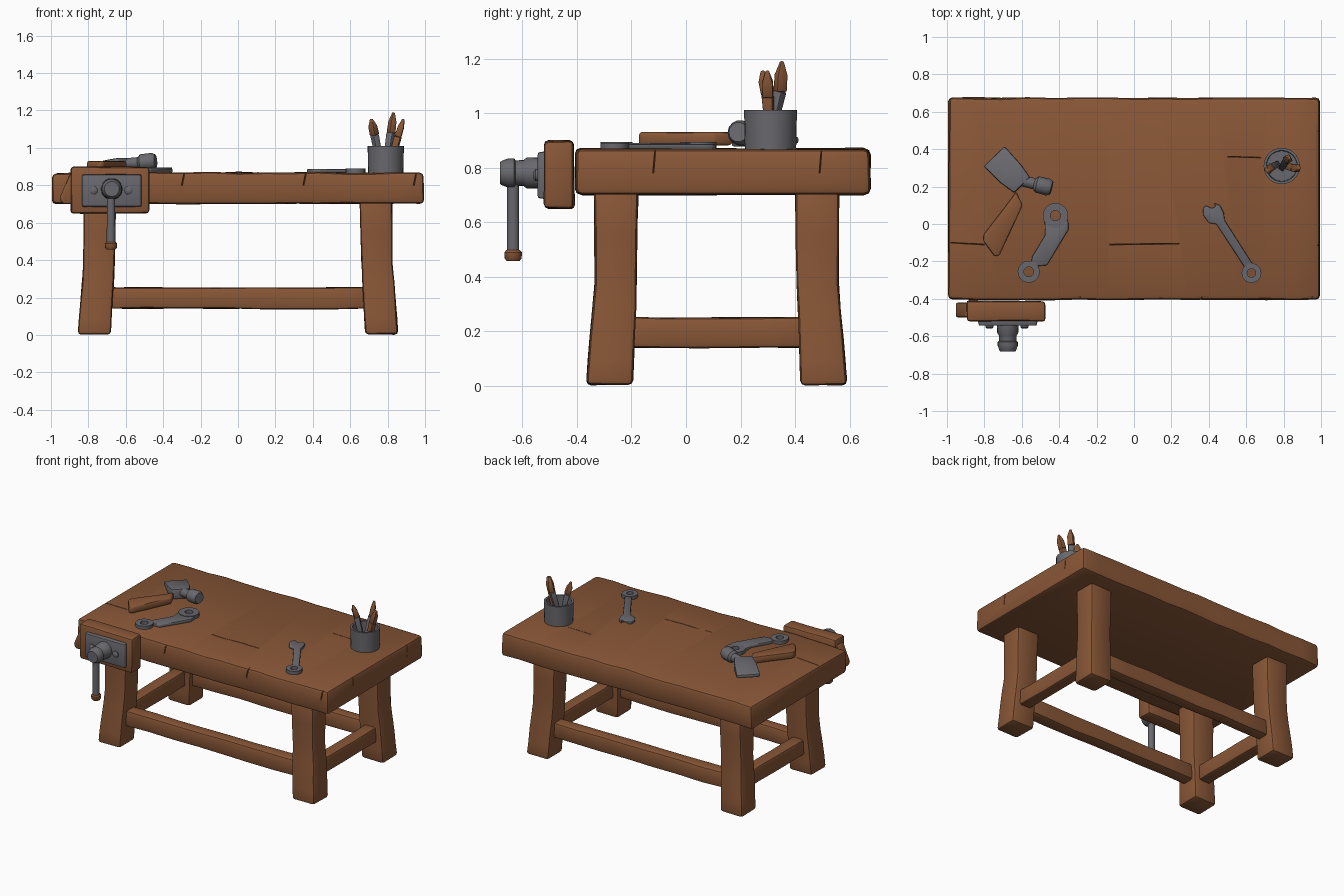
import bpy
import bmesh
import math
from mathutils import Vector, noise

cube = bpy.data.objects.get("Cube")
if cube:
    bpy.data.objects.remove(cube)


def material(name, color):
    mat = bpy.data.materials.new(name)
    mat.use_nodes = True
    mat.diffuse_color = color
    shader = next(n for n in mat.node_tree.nodes if n.type == 'BSDF_PRINCIPLED')
    shader.inputs["Base Color"].default_value = color
    shader.inputs["Roughness"].default_value = 0.8
    return mat


WOOD = material("warm brown wood", (0.25, 0.095, 0.038, 1))
METAL = material("dark grey metal", (0.14, 0.14, 0.155, 1))
UP = Vector((0, 0, 1))


def smooth(obj):
    bpy.ops.object.select_all(action='DESELECT')
    obj.select_set(True)
    bpy.context.view_layer.objects.active = obj
    bpy.ops.object.shade_smooth_by_angle(angle=math.radians(40))


def loft(name, rings, mat, bevel=0.0, closed=False):
    """Skin a row of equal-sized rings, then round the hard edges."""
    bm = bmesh.new()
    rows = [[bm.verts.new(p) for p in ring] for ring in rings]
    pairs = list(zip(rows, rows[1:]))
    if closed:
        pairs.append((rows[-1], rows[0]))
    else:
        bm.faces.new(rows[0])
        bm.faces.new(rows[-1])
    count = len(rows[0])
    for low, high in pairs:
        for i in range(count):
            j = (i + 1) % count
            bm.faces.new((low[i], low[j], high[j], high[i]))
    bmesh.ops.recalc_face_normals(bm, faces=bm.faces)
    if bevel:
        hard = [e for e in bm.edges if e.calc_face_angle(0) > math.radians(30)]
        bmesh.ops.bevel(bm, geom=hard, offset=bevel, segments=2, profile=0.5,
                        affect='EDGES', clamp_overlap=True)
    mesh = bpy.data.meshes.new(name)
    bm.to_mesh(mesh)
    bm.free()
    mesh.materials.append(mat)
    obj = bpy.data.objects.new(name, mesh)
    bpy.context.collection.objects.link(obj)
    smooth(obj)
    return obj


def beam(name, sections, mat, axis=None, bevel=0.015, wear=0.0, steps=1):
    """Four-sided bar through (centre, half width, half height) sections."""
    sections = [(Vector(c), w, h) for c, w, h in sections]
    axis = Vector(axis) if axis else sections[-1][0] - sections[0][0]
    turn = axis.to_track_quat('Z', 'Y')
    fine = [sections[0]]
    for (c, w, h), (c2, w2, h2) in zip(sections, sections[1:]):
        for k in range(1, steps + 1):
            t = k / steps
            fine.append((c.lerp(c2, t), w + (w2 - w) * t, h + (h2 - h) * t))
    rings = []
    for c, w, h in fine:
        ring = []
        for sx, sy in ((-1, -1), (1, -1), (1, 1), (-1, 1)):
            p = c + turn @ Vector((sx * w, sy * h, 0))
            ring.append(p + noise.noise_vector(p * 5) * wear)
        rings.append(ring)
    return loft(name, rings, mat, bevel)


def lathe(name, origin, axis, profile, mat, sides=20, closed=False):
    """Round part: (distance along axis, radius) profile."""
    turn = Vector(axis).to_track_quat('Z', 'Y')
    rings = []
    for d, r in profile:
        angles = [math.tau * i / sides for i in range(sides)]
        rings.append([Vector(origin) + turn @ Vector(
            (r * math.cos(a), r * math.sin(a), d)) for a in angles])
    return loft(name, rings, mat, closed=closed)


def plate(name, outline, low, high, mat, bevel=0.006):
    return loft(name, [[(x, y, z) for x, y in outline] for z in (low, high)], mat, bevel)


# Worn table top with shallow cracks
MID_Y = 0.135
top = beam("table_top", [((-0.993, MID_Y, 0.785), 0.54, 0.083),
                         ((0.993, MID_Y, 0.785), 0.54, 0.083)],
           WOOD, bevel=0.022, wear=0.009, steps=14)


def crack(start, end, width, inward):
    start, end, inward = Vector(start), Vector(end), Vector(inward)
    side = (end - start).cross(inward).normalized() * width
    rings = [[p - inward + side, p - inward - side, p + inward] for p in (start, end)]
    cutter = loft("crack_cutter", rings, WOOD)
    cutter.hide_render = True
    bpy.context.view_layer.objects.active = top
    mod = top.modifiers.new("crack", 'BOOLEAN')
    mod.operation, mod.object, mod.solver = 'DIFFERENCE', cutter, 'EXACT'
    bpy.ops.object.modifier_apply(modifier=mod.name)
    bpy.data.objects.remove(cutter)


crack((-0.13, -0.11, 0.87), (0.24, -0.105, 0.87), 0.005, (0, 0, -0.02))
crack((-0.98, -0.1, 0.87), (-0.8, -0.11, 0.87), 0.005, (0, 0, -0.02))
crack((0.5, 0.36, 0.87), (0.68, 0.355, 0.87), 0.004, (0, 0, -0.02))
for y in (-0.12, 0.49):
    crack((1, y, 0.78), (1, y + 0.01, 0.9), 0.006, (-0.025, 0, 0))
for x in (-0.3, 0.35, 0.94):
    crack((x, -0.41, 0.8), (x + 0.02, -0.41, 0.9), 0.008, (0, 0.025, 0))
smooth(top)

# Splayed legs and the four rails between them
LEG_MID = 0.1125
for sx, side in ((1, "left"), (-1, "right")):
    for sy, end in ((-1, "front"), (1, "back")):
        beam(f"{end}_{side}_leg",
             [((sx * x, LEG_MID + sy * y, z), w, d) for x, y, z, w, d in (
                 (0.768, 0.393, 0.003, 0.088, 0.086),
                 (0.757, 0.383, 0.18, 0.087, 0.082),
                 (0.743, 0.37, 0.38, 0.083, 0.077),
                 (0.738, 0.368, 0.72, 0.087, 0.081))],
             WOOD, axis=UP, bevel=0.018, wear=0.005, steps=2)
    beam(f"{side}_rail", [((sx * 0.755, LEG_MID + s * 0.33, 0.195), 0.045, 0.056)
                          for s in (-1, 1)], WOOD, wear=0.006, steps=5)
for sy, end in ((-1, "front"), (1, "back")):
    beam(f"{end}_rail", [((s * 0.7, LEG_MID + sy * 0.375, 0.197), 0.045, 0.056)
                         for s in (-1, 1)], WOOD, wear=0.008, steps=7)

# Vice: wooden jaw, splintered end, metal plate, screw and handle
beam("vice_jaw", [((-0.892, -0.465, 0.775), 0.054, 0.127),
                  ((-0.473, -0.465, 0.773), 0.054, 0.122)],
     WOOD, wear=0.007, steps=4)
loft("vice_splinter", [[(x, y, z) for x, z in (
    (-0.87, 0.86), (-0.9, 0.86), (-0.955, 0.73), (-0.94, 0.7), (-0.87, 0.7))]
    for y in (-0.5, -0.42)], WOOD, 0.012)
SCREW = Vector((-0.675, -0.51, 0.772))
FRONT = Vector((0, -1, 0))
beam("vice_plate", [(SCREW, 0.16, 0.088), (SCREW + FRONT * 0.034, 0.155, 0.084)],
     METAL, bevel=0.008)
for dx in (-0.097, 0.09):
    lathe("vice_bolt", SCREW + Vector((dx, -0.03, 0)), FRONT,
          ((0, 0.022), (0.012, 0.022), (0.02, 0.012)), METAL, 12)
lathe("vice_screw", SCREW + Vector((0, 0, 0.008)), FRONT,
      ((0.02, 0.058), (0.075, 0.056), (0.085, 0.048), (0.115, 0.046),
       (0.12, 0.054), (0.14, 0.054), (0.165, 0.045), (0.172, 0.04)), METAL)
HANDLE = SCREW + Vector((-0.004, -0.124, 0))
lathe("vice_handle", HANDLE, -UP, ((-0.04, 0.022), (0.285, 0.023)), METAL, 14)
lathe("vice_handle_knob", HANDLE, -UP, ((0.275, 0.026), (0.283, 0.033),
                                        (0.305, 0.032), (0.315, 0.024)), WOOD, 14)

# Tool cup, hollow, with a rim
CUP = Vector((0.79, 0.31, 0.865))
lathe("tool_cup", CUP, UP, ((0, 0.094), (0.146, 0.097), (0.146, 0.083), (0.03, 0.08)),
      METAL, 28)


# Tools standing in the cup: bent shaft plus pointed end
def cup_tool(name, base, bend, tip, shaft_mat, tip_mat):
    base, bend, tip = Vector(base), Vector(bend), Vector(tip)
    beam(f"{name}_shaft", [(base, 0.015, 0.015), (bend, 0.02, 0.018)],
         shaft_mat, bevel=0.005)
    beam(f"{name}_tip", [(bend, 0.02, 0.018), (bend.lerp(tip, 0.55), 0.02, 0.016),
                         (tip, 0.006, 0.006)], tip_mat, bevel=0.004)


cup_tool("chisel", (0.765, 0.32, 0.89), (0.73, 0.3, 1.07), (0.712, 0.28, 1.155), METAL, WOOD)
cup_tool("file", (0.79, 0.3, 0.89), (0.818, 0.345, 1.08), (0.832, 0.352, 1.19), METAL, WOOD)
cup_tool("awl", (0.81, 0.31, 0.89), (0.855, 0.3, 1.06), (0.885, 0.298, 1.155), WOOD, WOOD)

# Hammer lying on the top
plate("hammer_handle", ((-0.63, 0.175), (-0.595, 0.1), (-0.655, -0.03), (-0.72, -0.17),
                        (-0.745, -0.175), (-0.808, -0.09), (-0.805, -0.055), (-0.7, 0.08)),
      0.88, 0.93, WOOD, 0.012)
beam("hammer_blade", [((-0.748, 0.362, 0.9), 0.078, 0.013),
                      ((-0.66, 0.27, 0.908), 0.074, 0.027),
                      ((-0.597, 0.207, 0.912), 0.06, 0.036)], METAL, bevel=0.01)
lathe("hammer_poll", (-0.6, 0.232, 0.915), (0.16, -0.04, 0.015),
      ((0, 0.03), (0.07, 0.03), (0.085, 0.044), (0.145, 0.046), (0.165, 0.036)), METAL, 14)


# Wrenches: flat shafts with ring ends
def ring_end(name, x, y, outer, inner, height=0.028):
    lathe(name, (x, y, 0.866), UP, ((0, outer), (height, outer), (height, inner), (0, inner)),
          METAL, 18, closed=True)


ring_end("long_wrench_large_ring", -0.42, 0.045, 0.068, 0.027)
ring_end("long_wrench_small_ring", -0.563, -0.255, 0.059, 0.026)
plate("long_wrench_shaft", ((-0.478, 0.02), (-0.443, 0.012), (-0.39, 0.012), (-0.352, 0.02),
                            (-0.35, -0.03), (-0.465, -0.22), (-0.515, -0.225),
                            (-0.55, -0.21), (-0.545, -0.175), (-0.475, -0.06)),
      0.867, 0.89, METAL)
ring_end("short_wrench_ring", 0.628, -0.262, 0.053, 0.023, 0.024)
plate("short_wrench_shaft", ((0.368, 0.05), (0.37, 0.085), (0.385, 0.1), (0.41, 0.085),
                             (0.435, 0.09), (0.43, 0.112), (0.46, 0.1), (0.48, 0.06),
                             (0.485, 0.02), (0.635, -0.215), (0.59, -0.23),
                             (0.44, 0), (0.4, 0.005)),
      0.867, 0.887, METAL)
